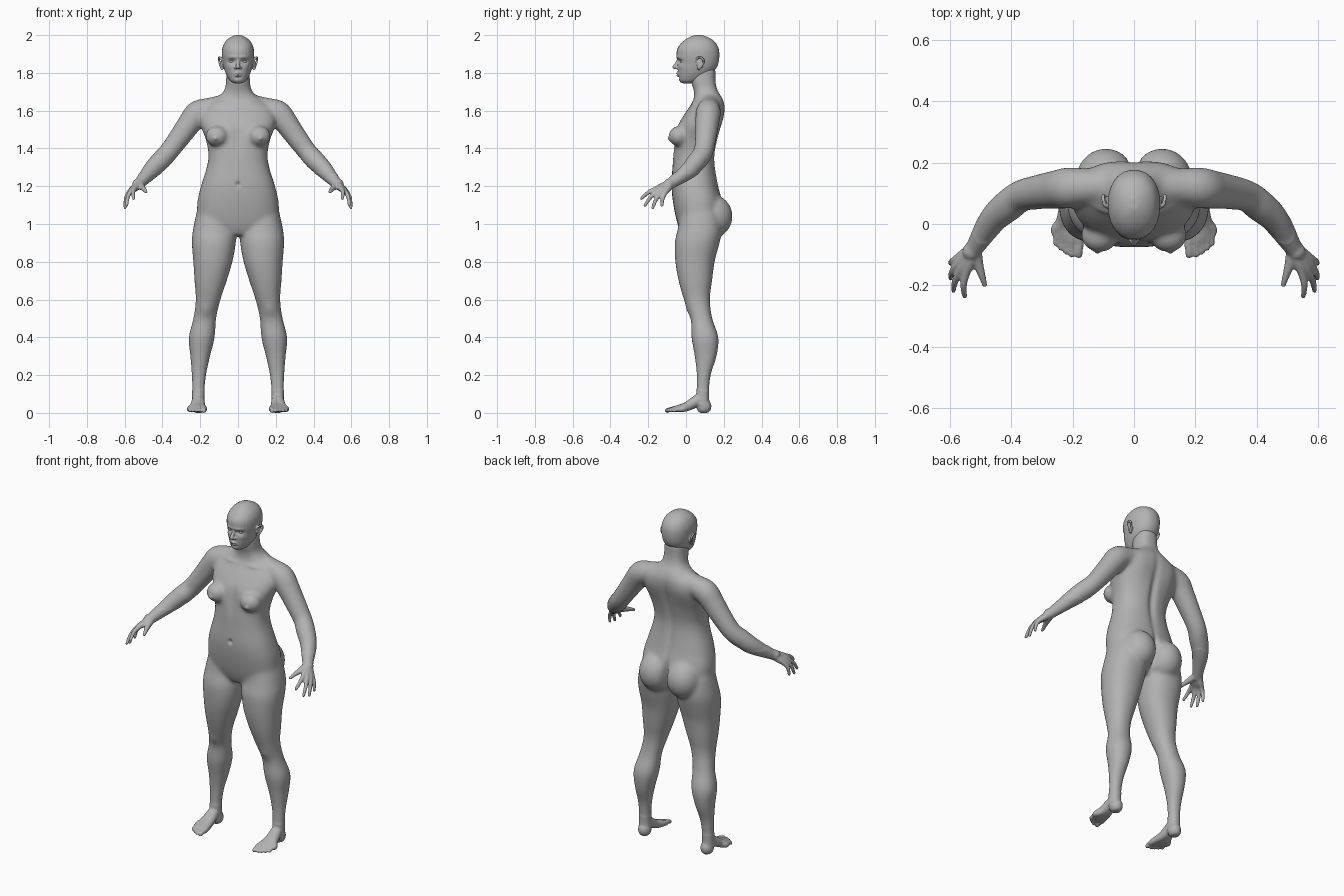
import bpy
import bmesh
from math import cos, sin, pi, exp
from mathutils import Vector, Matrix

default_cube = bpy.data.objects.get("Cube")
if default_cube:
    bpy.data.objects.remove(default_cube)

skin = bpy.data.materials.new("plain_grey")
skin.use_nodes = True
grey = (0.45, 0.45, 0.45, 1)
skin.diffuse_color = grey
skin.node_tree.nodes["Principled BSDF"].inputs["Base Color"].default_value = grey

SIDES = (1, -1)
SEGMENTS = 28


def spline(rows, steps=5):
    """Smoothly interpolate rows of values."""
    result = []
    last = len(rows) - 1
    for i in range(last):
        quad = zip(rows[max(i - 1, 0)], rows[i], rows[i + 1], rows[min(i + 2, last)])
        quad = list(quad)
        for s in range(steps):
            t = s / steps
            result.append([b + t / 2 * (c - a + t * (2 * a - 5 * b + 4 * c - d + t * (3 * (b - c) + d - a)))
                           for a, b, c, d in quad])
    return result + [list(rows[last])]


def skin_rings(bm, rings):
    """Join rings of points into a closed skin."""
    loops = [[bm.verts.new(p) for p in ring] for ring in rings]
    for low, high in zip(loops, loops[1:]):
        for k in range(len(low)):
            j = (k + 1) % len(low)
            bm.faces.new((low[k], low[j], high[j], high[k]))
    bm.faces.new(loops[0])
    bm.faces.new(loops[-1])


def power(value, exponent):
    return abs(value) ** exponent * (1 if value > 0 else -1)


def stack(bm, rows, side=1, square=2.2):
    """Level sections: height, centre x, half width, front y, back y."""
    rings = []
    angles = [2 * pi * k / SEGMENTS for k in range(SEGMENTS)]
    for z, cx, rx, front, back in spline(rows):
        cy, ry = (front + back) / 2, (back - front) / 2
        rings.append([(side * (cx + rx * power(cos(a), 2 / square)),
                       cy + ry * power(sin(a), 2 / square), z) for a in angles])
    skin_rings(bm, rings)


def ball(bm, centre, radii, side=1):
    x, y, z = centre
    place = Matrix.Translation((side * x, y, z)) @ Matrix.Diagonal((*radii, 1))
    bmesh.ops.create_uvsphere(bm, u_segments=20, v_segments=14, radius=1, matrix=place)


def tube(bm, rows, side=1):
    """Round-ended tube through points: x, y, z, radius."""
    path = [(Vector((side * x, y, z)), r) for x, y, z, r in spline(rows)]
    rings = []
    for i, (p, r) in enumerate(path):
        ahead = path[min(i + 1, len(path) - 1)][0] - path[max(i - 1, 0)][0]
        turn = ahead.to_track_quat("Z", "Y")
        rings.append([p + turn @ Vector((r * cos(2 * pi * k / 16), r * sin(2 * pi * k / 16), 0))
                      for k in range(16)])
    skin_rings(bm, rings)
    for p, r in (path[0], path[-1]):
        ball(bm, p, (r, r, r))


def fuse(name, bm, voxel, soft, rounds, dents):
    """Merge parts into one skin, soften a region, then push in or out along y."""
    bmesh.ops.recalc_face_normals(bm, faces=bm.faces)
    mesh = bpy.data.meshes.new(name)
    bm.to_mesh(mesh)
    bm.free()
    obj = bpy.data.objects.new(name, mesh)
    bpy.context.collection.objects.link(obj)
    remesh = obj.modifiers.new("merge", "REMESH")
    remesh.mode = "VOXEL"
    remesh.voxel_size = voxel
    graph = bpy.context.evaluated_depsgraph_get()
    merged = bpy.data.meshes.new_from_object(obj.evaluated_get(graph))
    obj.modifiers.clear()
    bm = bmesh.new()
    bm.from_mesh(merged)
    chosen = [v for v in bm.verts if soft(v.co)]
    for group, count in ((bm.verts[:], 2), (chosen, rounds)):
        for _ in range(count):
            bmesh.ops.smooth_vert(bm, verts=group, factor=0.5, use_axis_x=True,
                                  use_axis_y=True, use_axis_z=True)
    for v in bm.verts:
        x, y, z = abs(v.co.x), v.co.y, v.co.z
        for (cx, cy, cz), (rx, ry, rz), push in dents:
            if abs(z - cz) < 2 * rz and x - cx < 2 * rx:
                far = ((x - cx) / rx) ** 2 + ((y - cy) / ry) ** 2 + ((z - cz) / rz) ** 2
                v.co.y += push * exp(-far)
    bm.to_mesh(merged)
    bm.free()
    obj.data = merged
    finish(obj)


def finish(obj):
    obj.data.materials.clear()
    obj.data.materials.append(skin)
    obj.data.shade_smooth()


# Torso and neck
body = bmesh.new()
stack(body, [(.94, 0, .06, -.02, .12), (1, 0, .2, -.045, .18), (1.1, 0, .217, -.067, .195),
             (1.2, 0, .197, -.077, .172), (1.3, 0, .166, -.072, .155), (1.37, 0, .157, -.068, .153),
             (1.45, 0, .172, -.06, .168), (1.52, 0, .198, -.045, .186), (1.58, 0, .2, -.01, .202),
             (1.63, 0, .17, .025, .205), (1.67, 0, .11, .043, .192), (1.71, 0, .072, .04, .168),
             (1.76, 0, .064, .025, .157), (1.83, 0, .06, .03, .158)], square=2.4)

for side in SIDES:
    # Chest and seat
    ball(body, (.112, -.038, 1.465), (.062, .056, .055), side)
    ball(body, (.092, .14, 1.04), (.1, .108, .115), side)
    # Legs
    stack(body, [(1.06, .12, .1, -.03, .18), (.97, .125, .114, -.045, .19), (.9, .128, .117, -.06, .178),
                 (.8, .133, .104, -.057, .152), (.7, .145, .086, -.04, .139), (.6, .158, .066, -.012, .127),
                 (.5, .176, .061, .024, .14), (.4, .192, .069, .028, .172), (.3, .2, .053, .045, .163),
                 (.2, .207, .039, .056, .132), (.1, .21, .033, .054, .122), (.04, .21, .035, .05, .125)], side)
    # Shoulder and arm
    tube(body, [(.06, .125, 1.64, .05), (.15, .122, 1.61, .06), (.213, .118, 1.587, .068),
                (.255, .112, 1.535, .064), (.3, .106, 1.472, .059), (.367, .092, 1.382, .053),
                (.41, .06, 1.335, .054), (.46, .015, 1.285, .047), (.515, -.07, 1.222, .031),
                (.53, -.09, 1.21, .03)], side)
    # Fingers, each with its strip of palm
    for knuckle, tip in (((.548, -.162, 1.185), (.552, -.236, 1.135)),
                         ((.566, -.152, 1.176), (.589, -.217, 1.098)),
                         ((.577, -.134, 1.167), (.598, -.176, 1.086)),
                         ((.577, -.112, 1.163), (.598, -.128, 1.098))):
        a, b = Vector(knuckle), Vector(tip)
        bend = a.lerp(b, 0.5) + Vector((.006, -.003, .005))
        tube(body, [(.52, -.08, 1.215, .024), (*a.lerp(Vector((.52, -.08, 1.215)), .4), .019),
                    (*a, .0135), (*bend, .011), (*b, .0085)], side)
    # Thumb
    tube(body, [(.518, -.085, 1.21, .022), (.508, -.13, 1.195, .017),
                (.496, -.168, 1.183, .012), (.487, -.198, 1.17, .009)], side)
    # Heel, sole and toes
    ball(body, (.208, .095, .035), (.036, .04, .042), side)
    for x, y, r in ((.18, -.112, .013), (.204, -.11, .0095), (.222, -.1, .009),
                    (.239, -.088, .009), (.255, -.073, .009)):
        tube(body, [(.21, .075, .075, .032), (.12 + x * .43, .01, .036, .025),
                    (x, y + .055, .021, .017), (x, y + .028, .018, r), (x, y + r, .012, r)], side)
for v in body.verts:
    v.co.z = max(v.co.z, 0)


def main_mass(p):
    return .12 < p.z and (p.z > 1.27 or abs(p.x) < .4)


fuse("body", body, .0052, main_mass, 36, [
    ((0, .19, 1.4), (.022, .1, .2), -.014),        # spine
    ((0, .2, 1.03), (.014, .1, .09), -.03),        # seat cleft
    ((0, -.075, 1.21), (.011, .04, .013), .012),   # navel
    ((0, -.06, 1.47), (.025, .05, .09), .008),     # breastbone
    ((.12, -.09, 1.452), (.012, .03, .012), -.008),
    ((.1, .2, 1.55), (.05, .06, .07), .006),       # shoulder blades
    ((.09, .03, 1.64), (.05, .04, .01), -.006),    # collarbones
    ((.168, .0, .54), (.03, .04, .035), -.007),    # kneecaps
])

# Skull and jaw
head = bmesh.new()
stack(head, [(1.745, 0, .022, -.02, .05), (1.758, 0, .043, -.035, .085), (1.79, 0, .062, -.042, .13),
             (1.82, 0, .073, -.044, .158), (1.85, 0, .08, -.044, .172), (1.89, 0, .085, -.05, .177),
             (1.93, 0, .083, -.045, .173), (1.965, 0, .068, -.018, .153), (1.988, 0, .042, .015, .118),
             (2, 0, .014, .045, .085)])
# Nose and lips
tube(head, [(0, -.036, 1.875, .009), (0, -.05, 1.85, .009), (0, -.06, 1.832, .0115)])
for z, reach in ((1.798, -.047), (1.787, -.045)):
    tube(head, [(-.024, reach + .012, 1.792, .003), (0, reach, z, .0065), (.024, reach + .012, 1.792, .003)])
for side in SIDES:
    ball(head, (.0125, -.047, 1.827), (.008, .011, .007), side)
    # Ear rim, bowl and lobe
    tube(head, [(.08, .055, 1.862, .006), (.094, .06, 1.879, .006), (.1, .08, 1.881, .006),
                (.1, .093, 1.865, .006), (.094, .086, 1.842, .006), (.085, .068, 1.822, .0075)], side)
    ball(head, (.085, .072, 1.85), (.007, .018, .027), side)

fuse("head", head, .0032, lambda p: p.y > .01 and abs(p.x) < .078, 15, [
    ((.033, -.04, 1.862), (.02, .04, .011), .013),     # eye sockets
    ((.03, -.045, 1.884), (.028, .03, .008), -.004),   # brows
    ((.047, -.02, 1.832), (.018, .04, .014), -.004),   # cheekbones
    ((0, -.05, 1.792), (.02, .03, .003), .004),        # mouth line
    ((0, -.045, 1.774), (.02, .03, .006), .004),       # below the lip
])

# Eyes
for side, label in zip(SIDES, ("left_eye", "right_eye")):
    bm = bmesh.new()
    ball(bm, (.033, -.016, 1.861), (.016, .014, .0105), side)
    mesh = bpy.data.meshes.new(label)
    bm.to_mesh(mesh)
    bm.free()
    eye = bpy.data.objects.new(label, mesh)
    bpy.context.collection.objects.link(eye)
    finish(eye)
